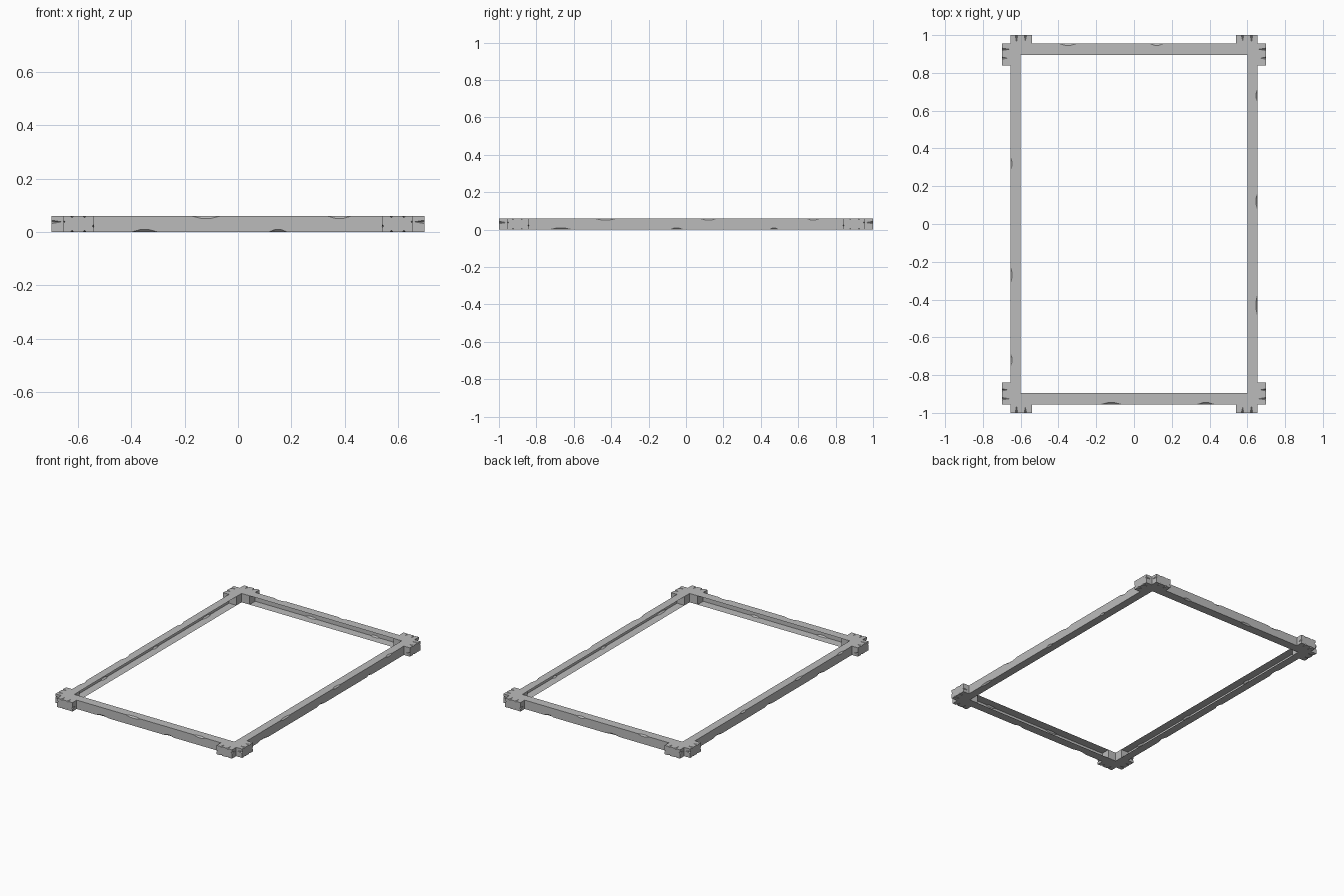
import bpy
import bmesh
from math import radians
from mathutils import Matrix, Vector

cube = bpy.data.objects.get("Cube")
if cube:
    bpy.data.objects.remove(cube, do_unlink=True)

HEIGHT = 0.06
CHIP = 0.009

gray = bpy.data.materials.new("weathered_gray")
gray.use_nodes = True
gray.diffuse_color = (0.5, 0.5, 0.5, 1)
gray.node_tree.nodes["Principled BSDF"].inputs["Base Color"].default_value = (0.5, 0.5, 0.5, 1)


def finish(bm, name):
    mesh = bpy.data.meshes.new(name)
    bm.to_mesh(mesh)
    bm.free()
    mesh.materials.append(gray)
    obj = bpy.data.objects.new(name, mesh)
    bpy.context.collection.objects.link(obj)
    return obj


def chip_depth(u, chips):
    """Depth of the chipped edge at u; each chip is (centre, half length)."""
    return max(CHIP * min(1, max(0, 1.5 * (h - abs(u - c)) / h)) for c, h in chips)


def rail(name, half, inner, outer, angle, top_chips, low_chips):
    """Channel rail, open on the inside, with chips along its outer edges."""
    stations = {-half, half}
    for c, h in top_chips + low_chips:
        stations.update((c - h, c - h / 3, c + h / 3, c + h))
    bm = bmesh.new()
    rows = []
    for u in sorted(stations):
        t, b = chip_depth(u, top_chips), chip_depth(u, low_chips)
        section = [(inner, HEIGHT), (outer - t, HEIGHT), (outer, HEIGHT - t),
                   (outer, b), (outer - b, 0), (inner, 0)]
        rows.append([bm.verts.new((u, -v, z)) for v, z in section])
    for r, s in zip(rows, rows[1:]):
        for j in range(len(r) - 1):
            bm.faces.new((r[j], r[j + 1], s[j + 1], s[j]))
    bmesh.ops.remove_doubles(bm, verts=bm.verts[:], dist=0.0001)
    bm.transform(Matrix.Rotation(radians(angle), 4, "Z"))
    return finish(bm, name)


def corner(name, sx, sy):
    """Solid corner joint with two protruding tabs, split at the tab ends."""
    outline = [(0.6, 0.84), (0.7, 0.84), (0.7, 0.955), (0.655, 0.955),
               (0.655, 1), (0.54, 1), (0.54, 0.895), (0.6, 0.895)]
    bm = bmesh.new()
    face = bm.faces.new([bm.verts.new((x * sx, y * sy, 0)) for x, y in outline])
    grown = bmesh.ops.extrude_face_region(bm, geom=[face])["geom"]
    bmesh.ops.translate(bm, vec=(0, 0, HEIGHT),
                        verts=[g for g in grown if isinstance(g, bmesh.types.BMVert)])
    bmesh.ops.recalc_face_normals(bm, faces=bm.faces[:])
    block = finish(bm, name)

    # Tapered splits running in from the tab ends
    splits = []
    for z in (0, HEIGHT):
        splits += [((x, 1, z), (0, -1, 0)) for x in (0.575, 0.622)]
        splits += [((0.7, y, z), (-1, 0, 0)) for y in (0.878, 0.925)]
    splits += [((0.54, 1, 0.022), (0, -1, 0)), ((0.655, 1, 0.038), (0, -1, 0)),
               ((0.7, 0.84, 0.022), (-1, 0, 0)), ((0.7, 0.955, 0.038), (-1, 0, 0))]
    cut = bmesh.new()
    for i, (p, d) in enumerate(splits):
        length = 0.042 if i % 2 else 0.034
        inward = Vector((d[0] * sx, d[1] * sy, 0))
        place = Vector((p[0] * sx, p[1] * sy, p[2])) + inward * (length / 2 - 0.003)
        turn = Vector((0, 0, 1)).rotation_difference(inward).to_matrix().to_4x4()
        bmesh.ops.create_cone(cut, cap_ends=True, segments=4, radius1=0.007, radius2=0,
                              depth=length, matrix=Matrix.Translation(place) @ turn)
    cutter = finish(cut, "split_cutter")
    cutter.hide_render = True
    mod = block.modifiers.new("splits", "BOOLEAN")
    mod.operation = "DIFFERENCE"
    mod.solver = "EXACT"
    mod.object = cutter
    bpy.context.view_layer.objects.active = block
    bpy.ops.object.modifier_apply(modifier=mod.name)
    bpy.data.objects.remove(cutter, do_unlink=True)
    return block


# Short rails at front and back
rail("front_rail", 0.54, 0.895, 0.955, 0,
     [(-0.12, 0.055), (0.38, 0.045)], [(-0.35, 0.05), (0.15, 0.035)])
rail("back_rail", 0.54, 0.895, 0.955, 180,
     [(0.35, 0.045), (-0.12, 0.035)], [(0.12, 0.05), (-0.36, 0.035)])

# Long rails at the sides
rail("left_rail", 0.84, 0.6, 0.655, 90,
     [(-0.43, 0.06), (0.12, 0.045), (0.68, 0.035)],
     [(-0.67, 0.06), (-0.05, 0.035), (0.47, 0.025)])
rail("right_rail", 0.84, 0.6, 0.655, 270,
     [(-0.32, 0.035), (0.27, 0.045), (0.72, 0.035)],
     [(-0.6, 0.05), (-0.05, 0.035), (0.5, 0.04)])

# Corner joints
for side, sx in (("left", 1), ("right", -1)):
    for end, sy in (("front", -1), ("back", 1)):
        corner(f"{end}_{side}_corner", sx, sy)
